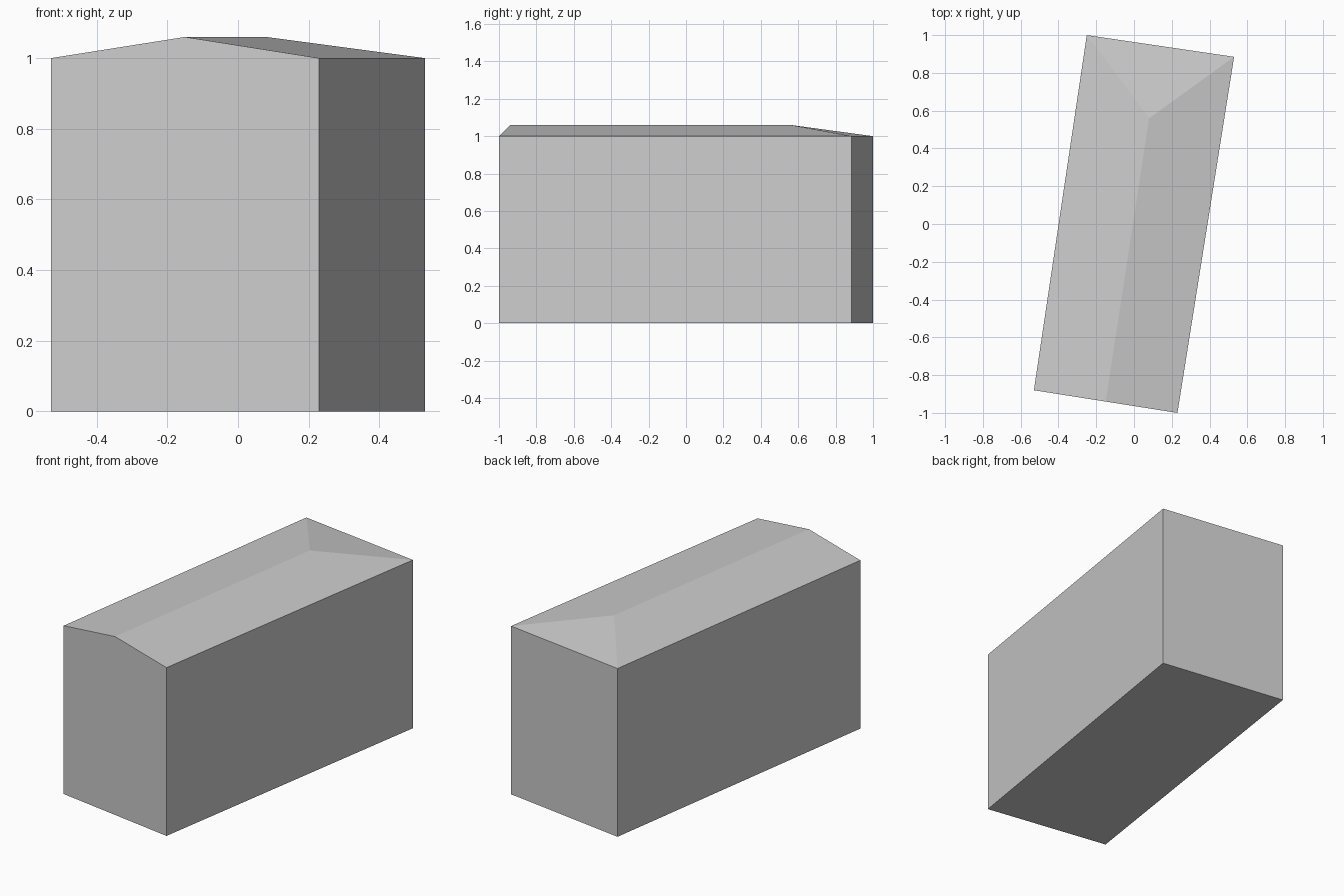
import bpy

cube = bpy.data.objects.get("Cube")
if cube:
    bpy.data.objects.remove(cube, do_unlink=True)

EAVE, RIDGE = 1.0, 1.06

# Single plain grey for the whole building
grey = bpy.data.materials.new("light_grey")
grey.use_nodes = True
colour = (0.6, 0.6, 0.6, 1)
grey.diffuse_color = colour
grey.node_tree.nodes["Principled BSDF"].inputs["Base Color"].default_value = colour


def add_part(name, verts, faces):
    mesh = bpy.data.meshes.new(name)
    mesh.from_pydata(verts, [], faces)
    mesh.materials.append(grey)
    mesh.update()
    obj = bpy.data.objects.new(name, mesh)
    bpy.context.collection.objects.link(obj)
    return obj


# Slightly turned footprint: front right, front left, back left, back right
footprint = [(-0.53, -0.88), (0.23, -1.0), (0.53, 0.885), (-0.25, 1.0)]
base = [(x, y, 0) for x, y in footprint]
eaves = [(x, y, EAVE) for x, y in footprint]
gable_top = (-0.15, -0.94, RIDGE)
hip_top = (0.08, 0.56, RIDGE)

# Walls and floor, with the front wall rising into a gable
add_part("walls", base + eaves + [gable_top],
         [(3, 2, 1, 0), (0, 1, 5, 8, 4),
          (1, 2, 6, 5), (2, 3, 7, 6), (3, 0, 4, 7)])

# Roof: two long slopes, and a hip at the back
add_part("roof", eaves + [gable_top, hip_top],
         [(1, 2, 5, 4), (2, 3, 5), (3, 0, 4, 5)])
